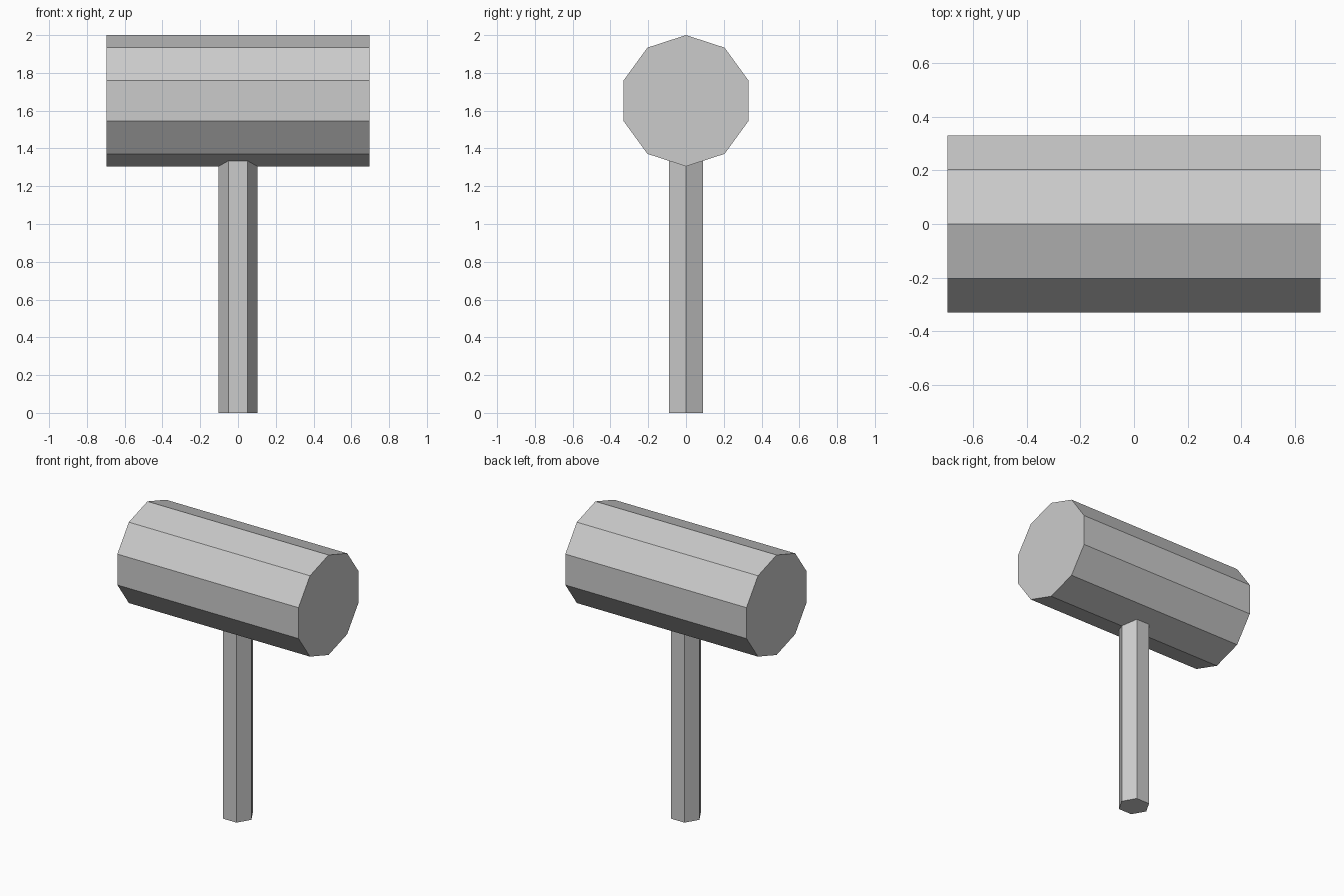
import bpy, bmesh
from math import sin, cos, tau
from mathutils import Vector

if "Cube" in bpy.data.objects:
    bpy.data.objects.remove(bpy.data.objects["Cube"])


def prism(name, sides, radius, start, end, first, second):
    """Straight prism from start to end; its first corner points along `first`."""
    start, end, first, second = map(Vector, (start, end, first, second))
    bm = bmesh.new()
    ring = [bm.verts.new(start + radius * (cos(tau * i / sides) * first
                                           + sin(tau * i / sides) * second))
            for i in range(sides)]
    base = bm.faces.new(ring)
    top = bmesh.ops.extrude_face_region(bm, geom=[base], use_keep_orig=True)
    bmesh.ops.translate(bm, vec=end - start,
                        verts=[v for v in top["geom"] if isinstance(v, bmesh.types.BMVert)])
    bmesh.ops.recalc_face_normals(bm, faces=bm.faces[:])
    mesh = bpy.data.meshes.new(name)
    bm.to_mesh(mesh)
    bm.free()
    obj = bpy.data.objects.new(name, mesh)
    bpy.context.collection.objects.link(obj)
    return obj


# Ten-sided mallet head lying along x, corner up
prism("mallet_head", 10, 0.3475, (-0.697, 0, 1.6525), (0.697, 0, 1.6525),
      (0, 0, 1), (0, 1, 0))

# Six-sided handle, corners on the x axis, sunk into the head
prism("handle", 6, 0.103, (0, 0, 0), (0, 0, 1.42), (1, 0, 0), (0, 1, 0))
